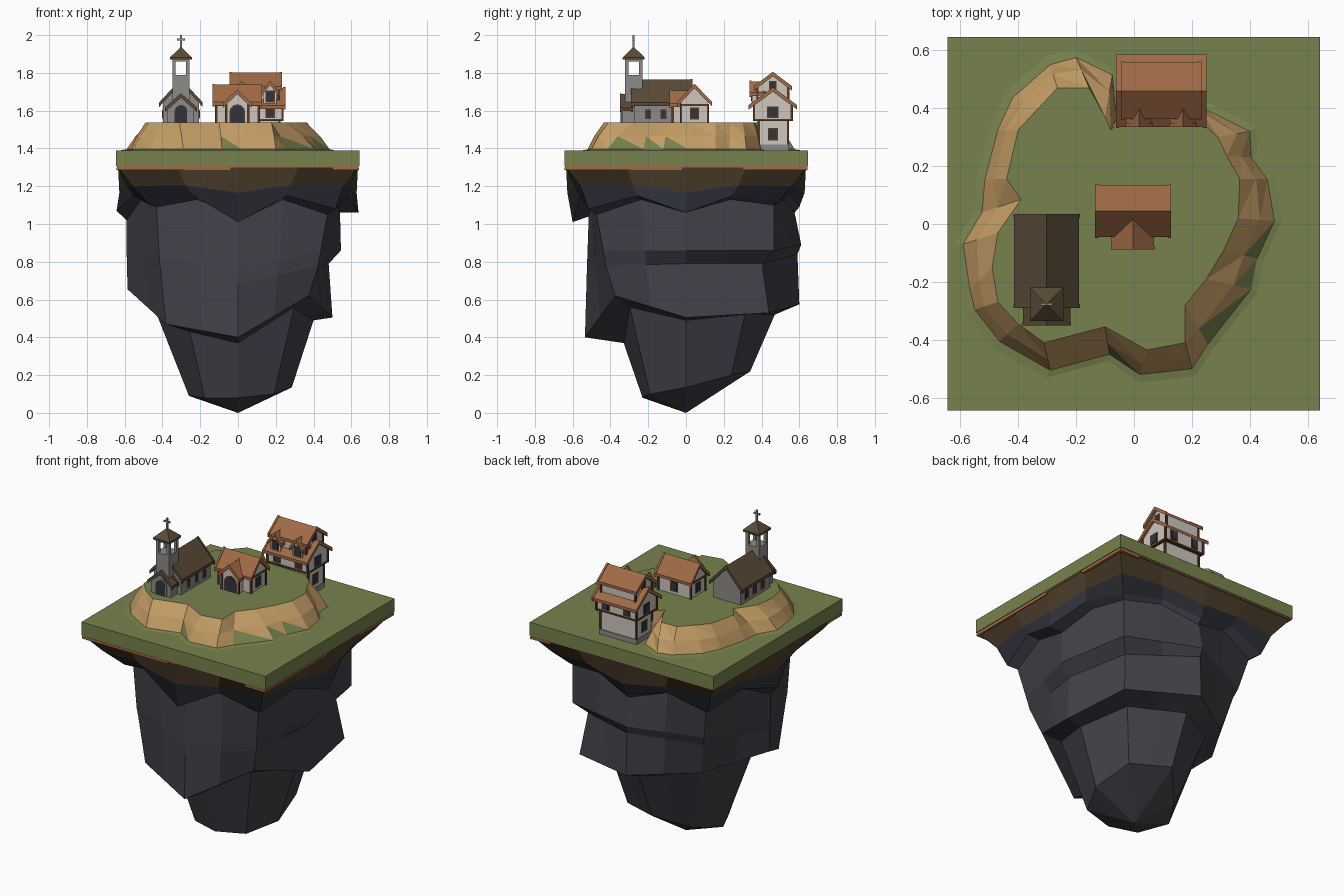
import bpy, bmesh, math

if "Cube" in bpy.data.objects:
    bpy.data.objects.remove(bpy.data.objects["Cube"])

def material(name, r, g, b):
    m = bpy.data.materials.new(name)
    m.diffuse_color = (r, g, b, 1)
    m.use_nodes = True
    m.node_tree.nodes["Principled BSDF"].inputs["Base Color"].default_value = m.diffuse_color
    return m

GRASS = material("grass green", .185, .225, .075)
SAND = material("sand", .55, .335, .13)
SOIL = material("soil brown", .075, .048, .024)
SLATE = material("blue slate", .032, .034, .046)
ROCK = material("dark rock", .054, .054, .068)
TILE = material("orange tile", .35, .145, .06)
SHINGLE = material("brown shingle", .10, .068, .036)
PLASTER = material("plaster", .62, .57, .51)
STONE = material("grey stone", .27, .26, .25)
TIMBER = material("timber", .095, .042, .022)

def build(name, verts, faces, mats, idx=None):
    me = bpy.data.meshes.new(name)
    me.from_pydata(verts, [], faces)
    for m in mats:
        me.materials.append(m)
    if idx:
        for p, i in zip(me.polygons, idx):
            p.material_index = i
    bm = bmesh.new()
    bm.from_mesh(me)
    bmesh.ops.recalc_face_normals(bm, faces=bm.faces)
    bm.to_mesh(me)
    bm.free()
    ob = bpy.data.objects.new(name, me)
    bpy.context.collection.objects.link(ob)

def extrude(name, prof, axis, a, b, mat):
    """Extrude a (u, z) profile along x or y from a to b."""
    put = (lambda t, u, z: (t, u, z)) if axis == 'x' else (lambda t, u, z: (u, t, z))
    n = len(prof)
    v = [put(t, u, z) for t in (a, b) for u, z in prof]
    f = [list(range(n)), list(range(n, 2 * n))]
    f += [[i, (i + 1) % n, n + (i + 1) % n, n + i] for i in range(n)]
    build(name, v, f, [mat])

def box(name, x0, x1, y0, y1, z0, z1, mat):
    extrude(name, [(x0, z0), (x1, z0), (x1, z1), (x0, z1)], 'y', y0, y1, mat)

def gable(name, axis, c, h, z0, eave, ridge, a, b, mat):
    extrude(name, [(c - h, z0), (c + h, z0), (c + h, eave), (c, ridge), (c - h, eave)], axis, a, b, mat)

def chevron(name, axis, c, h, eave, ridge, a, b, mat, t=.018):
    extrude(name, [(c - h, eave), (c, ridge), (c + h, eave), (c + h, eave - t), (c, ridge - t), (c - h, eave - t)],
            axis, a, b, mat)

def roof(name, axis, c, h, eave, ridge, a, b, mat):
    """Roof slab with raised barge boards at both ends."""
    chevron(name, axis, c, h, eave, ridge, a, b, mat)
    for t in (a, b - .012):
        chevron(name + "_barge_board", axis, c, h + .003, eave + .002, ridge + .004, t, t + .012, mat, .024)

def window(name, axis, pos, u, z, w, h):
    """Framed window plate on a wall facing along the given axis."""
    for part, s, d, m in (("_frame", .007, .003, TIMBER), ("_pane", 0, .0045, SLATE)):
        p = [(u - w - s, z - h - s), (u + w + s, z - h - s), (u + w + s, z + h + s), (u - w - s, z + h + s)]
        extrude(name + part, p, axis, pos - d, pos + d, m)

def door(name, x, y, z, w, h, trim):
    for part, s, d, m in (("_frame", .009, .003, trim), ("_leaf", 0, .0045, SLATE)):
        r = w + s
        arc = [(x + r * math.cos(i * math.pi / 6), z + h - w + r * math.sin(i * math.pi / 6)) for i in range(7)]
        extrude(name + part, [(x - r, z), (x + r, z)] + arc, 'y', y - d, y + d, m)

def frame(name, x0, x1, y0, y1, z0, z1, beams):
    """Timber corner posts plus beams around the storey at the given heights."""
    r = .006
    for x in (x0, x1):
        for y in (y0, y1):
            box(name + "_post", x - r, x + r, y - r, y + r, z0, z1, TIMBER)
    for z in beams:
        box(name + "_beam", x0 - .004, x1 + .004, y0 - .004, y1 + .004, z, z + .01, TIMBER)

# Grass slab and clay strips under it
box("grass_slab", -.645, .642, -.644, .646, 1.306, 1.39, GRASS)
box("clay_layer", -.641, .638, -.64, .642, 1.298, 1.307, TILE)
box("clay_strip_front", -.643, -.04, -.642, -.5, 1.285, 1.30, TILE)
box("clay_strip_right", .5, .64, -.642, -.02, 1.285, 1.30, TILE)
box("clay_strip_back", .5, .64, .3, .644, 1.285, 1.30, TILE)

# Rock body: rings of (radius, height), eight directions counter-clockwise from +x
rings = [
    [(.635 if i % 2 == 0 else .635 * math.sqrt(2), 1.30) for i in range(8)],
    [(.628, 1.165) if i % 2 == 0 else (.79, 1.20) for i in range(8)],
    [(.638, 1.06), (.69, 1.12), (.60, 1.09), (.73, 1.08), (.643, 1.07), (.66, 1.10), (.60, 1.01), (.73, 1.08)],
    [(.54, 1.06), (.66, 1.10), (.575, 1.06), (.66, 1.05), (.59, 1.02), (.61, 1.09), (.515, 1.04), (.67, 1.05)],
    [(.545, .86), (.66, .86), (.61, .89), (.60, .86), (.59, .85), (.59, .82), (.525, .75), (.62, .86)],
    [(.48, .79), (.57, .79), (.59, .84), (.57, .80), (.588, .80), (.58, .76), (.527, .68), (.60, .78)],
    [(.50, .505), (.62, .53), (.60, .575), (.50, .59), (.585, .655), (.54, .47), (.535, .40), (.53, .62)],
    [(.40, .49), (.44, .52), (.47, .52), (.41, .55), (.465, .61), (.36, .43), (.33, .37), (.42, .56)],
    [(.285, .135), (.34, .20), (.34, .22), (.23, .12), (.26, .09), (.25, .08), (.23, .08), (.27, .10)],
]
N = 16
v = []
for k, g in enumerate(rings):
    p = [(r * math.cos(i * math.pi / 4), r * math.sin(i * math.pi / 4), z) for i, (r, z) in enumerate(g)]
    for i in range(8):
        q = p[(i + 1) % 8]
        m = [(a + b) / 2 for a, b in zip(p[i], q)]
        m[2] = {1: 1.205, 2: 1.15, 3: 1.13}.get(k, m[2])   # overhang lip arches up between the points
        v += [p[i], m]
v.append((0, 0, 0))
f, idx = [list(range(N))], [0]
last = len(rings) - 1
for k in range(last):
    for i in range(N):
        j = (i + 1) % N
        f.append([k * N + i, k * N + j, k * N + N + j, k * N + N + i])
        idx.append(min(k, 2))
for i in range(N):
    f.append([last * N + i, last * N + (i + 1) % N, len(v) - 1])
    idx.append(2)
build("rock_body", v, f, [SOIL, SLATE, ROCK], idx)

# Plateau: foot x, y and rim x, y around the cliff
cliff = [
    (-.20, .575, -.155, .47), (-.29, .55, -.265, .47), (-.42, .435, -.33, .40), (-.47, .325, -.40, .325),
    (-.515, .155, -.44, .155), (-.525, .04, -.39, .085), (-.59, -.07, -.47, -.03), (-.567, -.225, -.49, -.15),
    (-.55, -.295, -.47, -.27), (-.465, -.405, -.40, -.345), (-.29, -.505, -.31, -.41), (-.085, -.45, -.10, -.355),
    (.02, -.52, .045, -.435), (.20, -.50, .177, -.41), (.255, -.415, .177, -.28), (.405, -.225, .25, -.19),
    (.425, -.12, .31, -.09), (.485, .01, .36, .02), (.46, .155, .365, .155), (.405, .23, .32, .235),
    (.40, .32, .29, .30), (.25, .395, .22, .36), (-.04, .41, -.03, .37), (-.06, .36, -.08, .325),
    (-.075, .515, -.10, .37)]
n = len(cliff)
v = [(a * 1.07, b * 1.07, 1.388) for a, b, c, d in cliff]
v += [(a, b, 1.396) for a, b, c, d in cliff]
v += [(a + (c - a) * .4, b + (d - b) * .4, 1.465) for a, b, c, d in cliff]
v += [(c, d, 1.537) for a, b, c, d in cliff]
f, idx = [list(range(3 * n, 4 * n))], [0]
for i in range(n):
    j = (i + 1) % n
    f.append([i, j, n + j, n + i])
    idx.append(0)
    for lo in (n, 2 * n):
        f += [[lo + i, lo + j, lo + n + i], [lo + j, lo + n + j, lo + n + i]]
        idx += [0 if lo == n and i in (11, 14, 15, 16) else 1, 1]
build("plateau", v, f, [GRASS, SAND], idx)

# Chapel: nave, porch, windows
G = 1.53
gable("chapel_nave", 'y', -.302, .095, G, 1.645, 1.752, -.275, .02, STONE)
roof("chapel_roof", 'y', -.302, .112, 1.642, 1.764, -.29, .035, SHINGLE)
gable("chapel_porch", 'y', -.302, .07, G, 1.62, 1.675, -.34, -.27, STONE)
roof("chapel_porch_roof", 'y', -.302, .082, 1.615, 1.688, -.35, -.28, SHINGLE)
door("chapel_door", -.302, -.341, G, .033, .10, STONE)
for x in (-.397, -.207):
    for y in (-.2, -.12, -.04):
        window("chapel_window", 'x', x, y, 1.582, .009, .018)

# Chapel tower with open belfry, roof and cross
tx, ty, w = -.302, -.277, .046
box("tower", tx - w, tx + w, ty - w, ty + w, G, 1.79, STONE)
for sx in (-1, 1):
    for sy in (-1, 1):
        x, y = tx + sx * .037, ty + sy * .037
        box("belfry_post", x - .009, x + .009, y - .009, y + .009, 1.785, 1.865, STONE)
box("belfry_lintel", tx - w, tx + w, ty - w, ty + w, 1.86, 1.88, STONE)
r = .058
v = [(tx + a * r, ty + b * r, z) for z in (1.87, 1.882) for a, b in ((-1, -1), (1, -1), (1, 1), (-1, 1))]
v.append((tx, ty, 1.938))
f = [[0, 1, 2, 3]] + [[i, (i + 1) % 4, 4 + (i + 1) % 4, 4 + i] for i in range(4)]
f += [[4 + i, 4 + (i + 1) % 4, 8] for i in range(4)]
build("tower_roof", v, f, [SHINGLE])
box("cross_upright", tx - .005, tx + .005, ty - .005, ty + .005, 1.93, 2.0, STONE)
box("cross_arm", tx - .021, tx + .021, ty - .005, ty + .005, 1.972, 1.982, STONE)

# Small cottage with front porch gable
gable("cottage_walls", 'x', .045, .072, G, 1.645, 1.72, -.115, .11, PLASTER)
frame("cottage_frame", -.115, .11, -.027, .117, G, 1.635, [1.625])
roof("cottage_roof", 'x', .045, .09, 1.645, 1.738, -.134, .127, TILE)
gable("cottage_porch", 'y', -.004, .058, G, 1.64, 1.69, -.07, .03, PLASTER)
frame("cottage_porch_frame", -.062, .054, -.07, .0, G, 1.635, [])
roof("cottage_porch_roof", 'y', -.004, .073, 1.637, 1.708, -.088, .03, TILE)
door("cottage_door", -.004, -.071, G, .033, .095, TIMBER)
for x in (-.116, .111):
    window("cottage_side_window", 'x', x, .045, 1.585, .018, .024)
window("cottage_back_window", 'y', .118, 0, 1.585, .02, .024)

# Tall house on the cliff edge: foundation, two storeys, skirt roof, attic
box("house_foundation", -.035, .225, .38, .545, 1.385, 1.42, STONE)
box("house_ground_floor", -.03, .22, .385, .54, 1.40, 1.56, PLASTER)
frame("house_ground_frame", -.03, .22, .385, .54, 1.42, 1.55, [])
gable("house_middle_floor", 'x', .46, .10, 1.55, 1.635, 1.70, -.045, .235, PLASTER)
frame("house_middle_frame", -.045, .235, .36, .56, 1.545, 1.635, [1.545])
roof("house_skirt_roof", 'x', .46, .125, 1.628, 1.72, -.063, .251, TILE)
gable("house_attic", 'x', .46, .082, 1.64, 1.735, 1.79, -.025, .213, PLASTER)
frame("attic_frame", -.025, .213, .378, .542, 1.65, 1.735, [])
roof("house_attic_roof", 'x', .46, .098, 1.728, 1.802, -.045, .233, TILE)
for x in (-.046, .236):
    window("house_side_window", 'x', x, .46, 1.592, .024, .024)
for x in (-.031, .221):
    window("house_ground_side_window", 'x', x, .46, 1.475, .02, .026)
for x in (-.026, .214):
    window("attic_side_window", 'x', x, .46, 1.735, .013, .016)
for x in (.02, .17):
    window("house_back_window", 'y', .561, x, 1.592, .018, .024)
    window("house_front_window", 'y', .359, x, 1.592, .018, .024)

# Two dormers on the front of the house
for x in (.018, .17):
    gable("dormer", 'y', x, .034, 1.63, 1.70, 1.74, .35, .42, PLASTER)
    roof("dormer_roof", 'y', x, .045, 1.695, 1.755, .335, .42, TILE)
    window("dormer_window", 'y', .349, x, 1.675, .018, .024)
